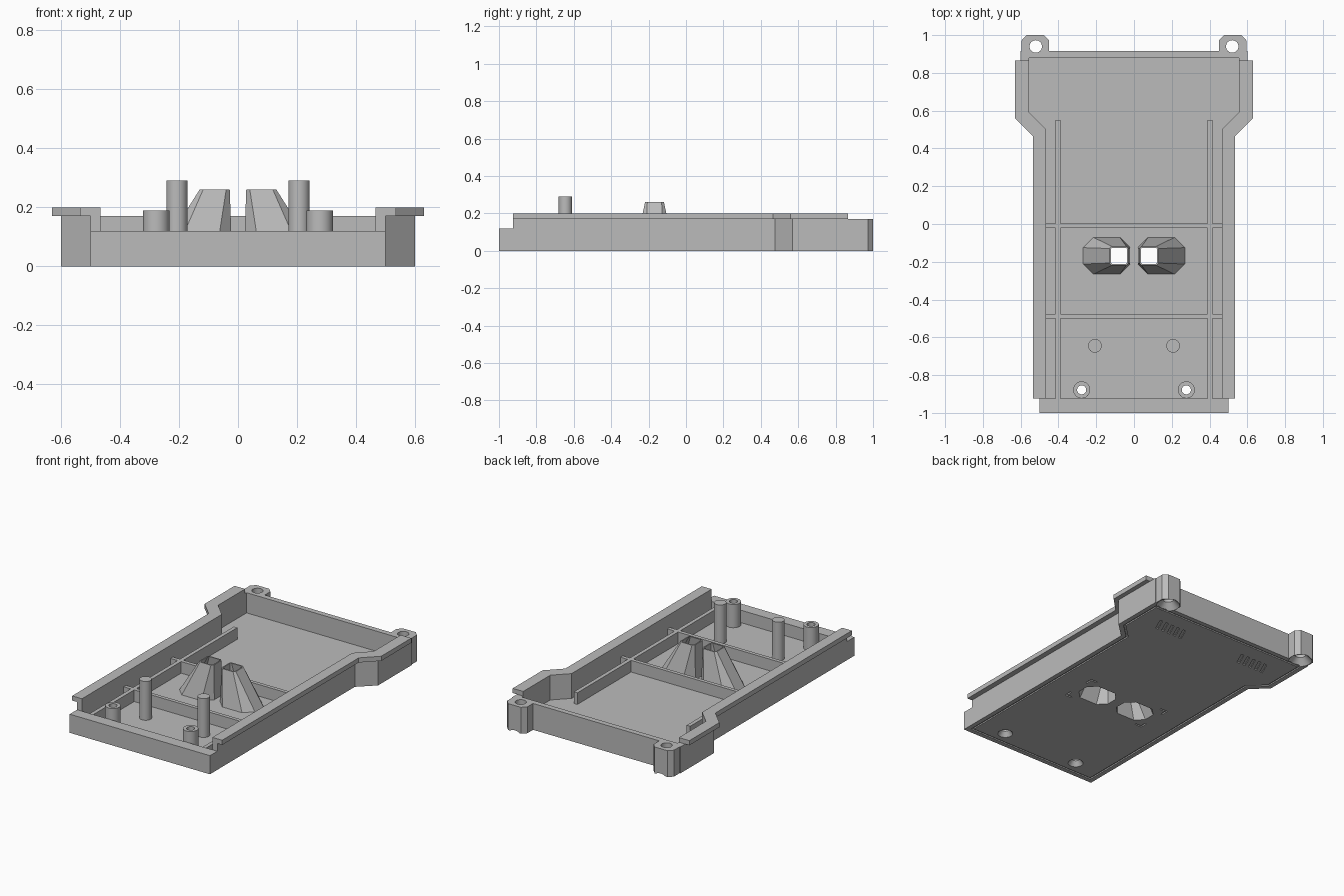
import bpy, bmesh, math
from mathutils import Matrix

cube = bpy.data.objects.get("Cube")
if cube:
    bpy.data.objects.remove(cube, do_unlink=True)

grey = bpy.data.materials.new("plain grey")
grey.use_nodes = True
COLOR = (0.5, 0.5, 0.5, 1)
grey.diffuse_color = COLOR
grey.node_tree.nodes["Principled BSDF"].inputs["Base Color"].default_value = COLOR


def finish(name, bm):
    bmesh.ops.recalc_face_normals(bm, faces=bm.faces[:])
    mesh = bpy.data.meshes.new(name)
    bm.to_mesh(mesh)
    bm.free()
    mesh.materials.append(grey)
    ob = bpy.data.objects.new(name, mesh)
    bpy.context.collection.objects.link(ob)
    return ob


def loft(name, low, z0, high, z1):
    """Closed solid between two outlines with equal point counts."""
    bm = bmesh.new()
    a = [bm.verts.new((x, y, z0)) for x, y in low]
    b = [bm.verts.new((x, y, z1)) for x, y in high]
    bm.faces.new(a)
    bm.faces.new(b)
    for i in range(len(a)):
        j = (i + 1) % len(a)
        bm.faces.new((a[i], a[j], b[j], b[i]))
    return finish(name, bm)


def prism(name, outline, z0, z1):
    return loft(name, outline, z0, outline, z1)


def box(name, x0, x1, y0, y1, z0, z1):
    return prism(name, [(x0, y0), (x1, y0), (x1, y1), (x0, y1)], z0, z1)


def cone(name, x, y, r0, r1, z0, z1):
    bm = bmesh.new()
    bmesh.ops.create_cone(bm, cap_ends=True, segments=32, radius1=r0, radius2=r1,
                          depth=z1 - z0,
                          matrix=Matrix.Translation((x, y, (z0 + z1) / 2)))
    return finish(name, bm)


def both(half):
    """Mirror a right-hand outline into a full symmetric one."""
    return half + [(-x, y) for x, y in reversed(half)]


def octagon(s, x0, x1, y0, y1, c):
    pts = [(x0 + c, y0), (x1 - c, y0), (x1, y0 + c), (x1, y1 - c),
           (x1 - c, y1), (x0 + c, y1), (x0, y1 - c), (x0, y0 + c)]
    return [(s * x, y) for x, y in pts]


def boolean(ob, cutters, operation="DIFFERENCE"):
    for c in cutters:
        m = ob.modifiers.new("cut", "BOOLEAN")
        m.object, m.operation, m.solver = c, operation, "EXACT"
    bpy.context.view_layer.update()
    dg = bpy.context.evaluated_depsgraph_get()
    mesh = bpy.data.meshes.new_from_object(ob.evaluated_get(dg))
    ob.modifiers.clear()
    ob.data = mesh


def body_outline(d):
    return both([(0.5 - d, -1 + d), (0.5 - d, 0.475 + d * 0.4),
                 (0.6 - d, 0.57 + d * 0.4), (0.6 - d, 0.915 - d)])


FLOOR, WALL = 0.04, 0.17
cutters, parts = [], []

# Tray body, its cavity and lowered front lip
tray = prism("tray", body_outline(0), 0, WALL)
inner = [(0.465, -0.925), (0.465, 0.5), (0.555, 0.59), (0.555, 0.88)]
cavity = prism("cavity_cutter", both(inner), FLOOR, 0.3)
lip = box("lip_cutter", -0.7, 0.7, -1.1, -0.925, 0.12, 0.3)

# Shallow groove around the underside
groove = prism("groove_cutter", body_outline(0.03), -0.01, 0.008)
core = prism("groove_core", body_outline(0.042), -0.02, 0.02)
boolean(groove, [core])
shallow = [groove]

for s, side in ((1, "left"), (-1, "right")):
    # Overhanging side rail
    rail = [(0.535, -0.925), (0.535, 0.465), (0.63, 0.56), (0.63, 0.865), (0.555, 0.865)]
    rail += inner[2::-1]
    parts.append(prism(side + "_rail", [(s * x, y) for x, y in rail], WALL, 0.2))

    # Screw ear with countersunk hole
    ear = [(0.45, 0.89), (0.595, 0.89), (0.595, 0.972), (0.568, 1), (0.477, 1), (0.45, 0.972)]
    parts.append(prism(side + "_ear", [(s * x, y) for x, y in ear], 0, WALL))
    cutters.append(cone("ear_hole_cutter", s * 0.52, 0.94, 0.033, 0.033, -0.1, 0.3))
    cutters.append(cone("ear_sink_cutter", s * 0.52, 0.94, 0.0709, 0.033, -0.001, 0.04))

    # Tall post and drilled screw boss
    parts.append(cone(side + "_post", s * 0.207, -0.645, 0.036, 0.036, 0.02, 0.29))
    parts.append(cone(side + "_boss", s * 0.277, -0.878, 0.045, 0.045, 0.02, 0.19))
    cutters.append(cone("boss_hole_cutter", s * 0.277, -0.878, 0.024, 0.024, -0.1, 0.3))
    cutters.append(cone("boss_sink_cutter", s * 0.277, -0.878, 0.046, 0.024, -0.001, 0.03))

    # Hollow tapered funnel open at both ends
    parts.append(loft(side + "_funnel",
                      octagon(s, 0.02, 0.272, -0.267, -0.07, 0.055), 0.035,
                      octagon(s, 0.028, 0.13, -0.219, -0.118, 0.012), 0.26))
    cutters.append(loft("funnel_cutter",
                        octagon(s, 0.033, 0.262, -0.255, -0.082, 0.05), -0.001,
                        octagon(s, 0.036, 0.122, -0.211, -0.126, 0.006), 0.261))

    # Long inner rib
    parts.append(box(side + "_long_rib", *sorted((s * 0.39, s * 0.415)),
                     -0.93, 0.55, 0.03, 0.115))

    # Underside corner marks around the funnels
    for y, d in ((-0.05, -1), (-0.285, 1)):
        xs = sorted((s * 0.3, s * 0.25))
        shallow.append(box("mark_cutter", *xs, y - 0.005, y + 0.005, -0.01, 0.008))
        ys = sorted((y + d * 0.006, y + d * 0.045))
        shallow.append(box("mark_cutter", *sorted((s * 0.3, s * 0.29)), *ys, -0.01, 0.008))

    # Underside slanted stripes
    for i in range(5):
        x = s * (0.23 + i * 0.045)
        shallow.append(prism("stripe_cutter", [(x - 0.03, 0.68), (x - 0.01, 0.68),
                                               (x + 0.03, 0.77), (x + 0.01, 0.77)],
                             -0.01, 0.008))

# Cross ribs
for name, y in (("front_cross_rib", -0.488), ("middle_cross_rib", -0.01)):
    parts.append(box(name, -0.47, 0.47, y - 0.012, y + 0.012, 0.03, 0.115))

# Cut holes through the parts that need them
boolean(tray, [cavity, lip] + cutters + shallow)
for ob in parts:
    if any(k in ob.name for k in ("ear", "boss", "funnel")):
        key = next(k for k in ("ear", "boss", "funnel") if k in ob.name)
        boolean(ob, [c for c in cutters if c.name.startswith(key)])

for c in cutters + shallow + [cavity, lip, core]:
    bpy.data.objects.remove(c, do_unlink=True)

bpy.ops.object.select_all(action="DESELECT")
for ob in parts + [tray]:
    ob.select_set(True)
bpy.context.view_layer.objects.active = tray
bpy.ops.object.shade_smooth_by_angle(angle=math.radians(25))
